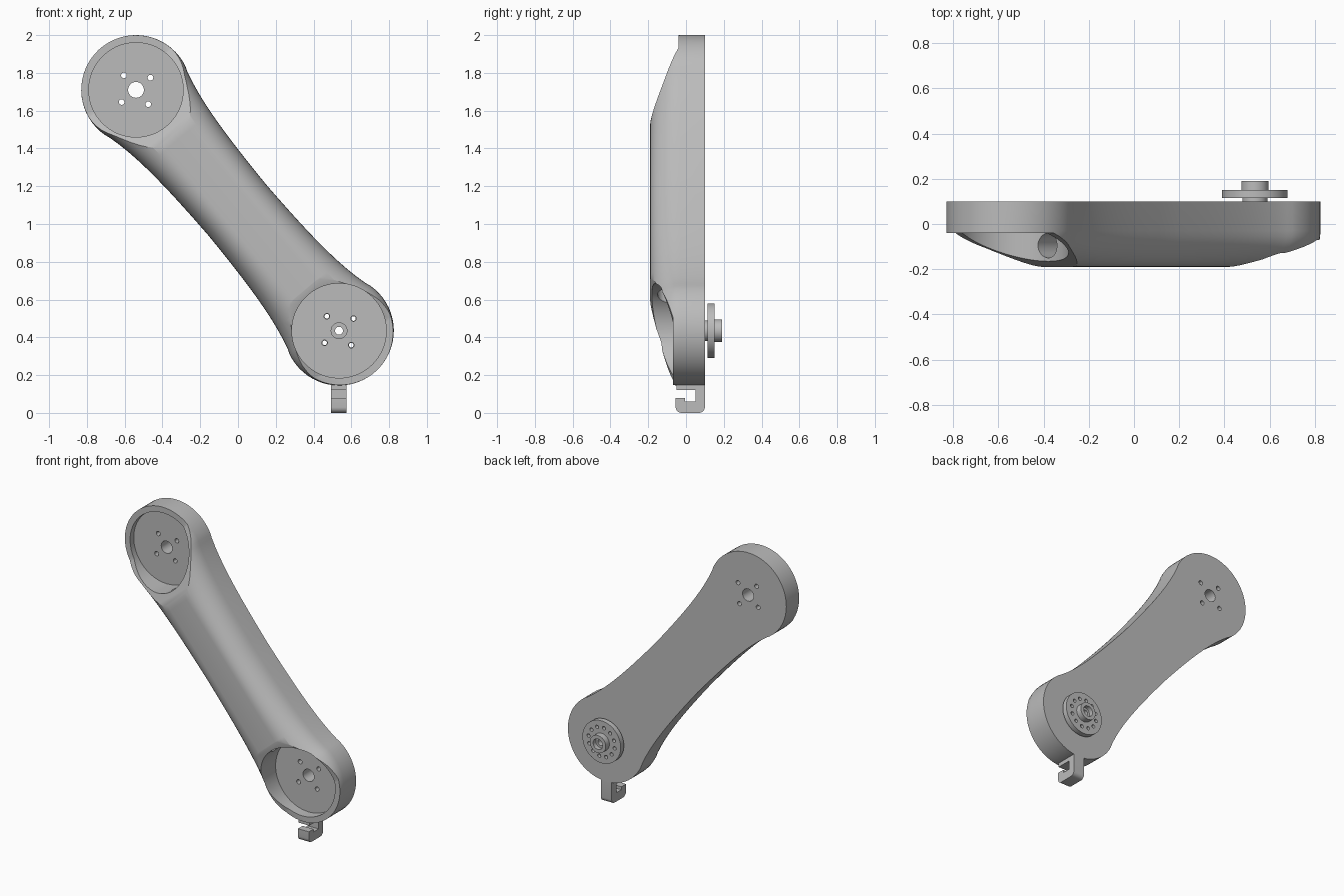
import bpy, bmesh, math
from mathutils import Vector, Matrix

cube = bpy.data.objects.get("Cube")
if cube:
    bpy.data.objects.remove(cube, do_unlink=True)

# Joint centres, arm axis and main sizes
UPPER = Vector((-0.54, 0, 1.71))
LOWER = Vector((0.535, 0, 0.435))
LENGTH = (LOWER - UPPER).length
AXIS = (LOWER - UPPER).normalized()
SIDE = Vector((-AXIS.z, 0, AXIS.x))
R_OUT, R_POCKET = 0.29, 0.25
BACK, FRONT, SHOULDER, FLOOR = 0.10, -0.19, -0.03, 0.0

grey = bpy.data.materials.new("light_grey")
grey.use_nodes = True
colour = (0.5, 0.5, 0.5, 1)
grey.diffuse_color = colour
grey.node_tree.nodes["Principled BSDF"].inputs["Base Color"].default_value = colour


def make(name, bm):
    bmesh.ops.recalc_face_normals(bm, faces=bm.faces)
    mesh = bpy.data.meshes.new(name)
    bm.to_mesh(mesh)
    bm.free()
    mesh.materials.append(grey)
    obj = bpy.data.objects.new(name, mesh)
    bpy.context.collection.objects.link(obj)
    return obj


def loft(name, rings, closed=False):
    """Skin a list of equal point rings, capping the ends unless closed."""
    bm = bmesh.new()
    loops = [[bm.verts.new(p) for p in ring] for ring in rings]
    pairs = list(zip(loops, loops[1:]))
    if closed:
        pairs.append((loops[-1], loops[0]))
    else:
        bm.faces.new(loops[0])
        bm.faces.new(loops[-1])
    for a, b in pairs:
        for i in range(len(a)):
            j = (i + 1) % len(a)
            bm.faces.new((a[i], a[j], b[j], b[i]))
    return make(name, bm)


def cylinder(name, start, end, radius, sides=32):
    bm = bmesh.new()
    line = end - start
    turn = line.to_track_quat('Z', 'Y').to_matrix().to_4x4()
    bmesh.ops.create_cone(bm, cap_ends=True, segments=sides, radius1=radius,
                          radius2=radius, depth=line.length,
                          matrix=Matrix.Translation((start + end) / 2) @ turn)
    return make(name, bm)


def bore(name, centre, radius, y0, y1, sides=24):
    """Cylinder along y through a joint centre."""
    return cylinder(name, centre + Vector((0, y0, 0)),
                    centre + Vector((0, y1, 0)), radius, sides)


def cut(obj, cutters):
    bpy.context.view_layer.objects.active = obj
    for cutter in cutters:
        cutter.hide_render = True
        mod = obj.modifiers.new("cut", 'BOOLEAN')
        mod.operation = 'DIFFERENCE'
        mod.solver = 'EXACT'
        mod.object = cutter
        bpy.ops.object.modifier_apply(modifier=mod.name)
        bpy.data.objects.remove(cutter, do_unlink=True)


def smooth(obj):
    bpy.ops.object.select_all(action='DESELECT')
    obj.select_set(True)
    bpy.context.view_layer.objects.active = obj
    bpy.ops.object.shade_smooth_by_angle(angle=math.radians(30))


def circle_point(centre, radius, angle):
    return centre + radius * (math.cos(angle) * AXIS + math.sin(angle) * SIDE)


# Arm body: round ends, narrow waist, flat back and rounded front
def half_width(u):
    d = min(u, LENGTH - u)
    if d < 0.1:
        return math.sqrt(R_OUT ** 2 - d ** 2)
    return 0.2 + 0.09 * math.exp((0.04 - d) / 0.25)


def section(u):
    w = half_width(u)
    flat = min(0.08, 0.4 * w)
    half = [(w, BACK)]
    for i in range(11):
        t = math.pi / 2 * i / 10
        half.append((flat + (w - flat) * math.cos(t),
                     SHOULDER + (FRONT - SHOULDER) * math.sin(t)))
    outline = half + [(-v, y) for v, y in reversed(half)]
    return [UPPER + AXIS * u + SIDE * v + Vector((0, y, 0)) for v, y in outline]


stations = [R_OUT * math.cos(math.radians(t)) for t in range(177, 72, -6)]
stations += [0.1 + (LENGTH / 2 - 0.1) * i / 12 for i in range(12)]
stations += [LENGTH / 2] + [LENGTH - u for u in reversed(stations)]
arm = loft("arm_body", [section(u) for u in stations])

# Sloped rims, pockets and holes at both joints
cutters = []
for centre, inward, rim_y, knee, top in ((UPPER, AXIS, -0.04, -0.05, 0.31),
                                         (LOWER, -AXIS, -0.07, -0.12, 0.28)):
    slope = (FRONT - rim_y) / (top - knee)
    ramp = [(-0.5, rim_y), (knee, rim_y), (top + 0.1, FRONT + slope * 0.1),
            (top + 0.1, -0.5), (-0.5, -0.5)]
    cutters.append(loft("rim_cutter", [
        [centre + inward * u + SIDE * v + Vector((0, y, 0)) for u, y in ramp]
        for v in (-0.5, 0.5)]))
    cutters.append(bore("pocket_cutter", centre, R_POCKET, FLOOR, -0.5, 72))
    cutters.append(bore("centre_cutter", centre, 0.042, -0.1, 0.3))
    for k in range(4):
        spot = circle_point(centre, 0.1, k * math.pi / 2)
        cutters.append(bore("bolt_cutter", spot, 0.015, -0.1, 0.3, 16))

# Cable channel joining the two pockets
lift = Vector((0, -0.095, 0))
cutters.append(cylinder("channel_cutter", UPPER + AXIS * 0.1 + lift,
                        LOWER - AXIS * 0.1 + lift, 0.055))
cut(arm, cutters)
smooth(arm)

# Output flange behind the lower joint: stem, disc and hollow hub
profile = [(0.021, 0.10), (0.055, 0.10), (0.055, 0.115), (0.145, 0.115),
           (0.145, 0.15), (0.06, 0.15), (0.06, 0.19), (0.036, 0.19),
           (0.036, 0.16), (0.021, 0.16)]
rings = []
for k in range(48):
    a = 2 * math.pi * k / 48
    rings.append([circle_point(LOWER, r, a) + Vector((0, y, 0)) for r, y in profile])
flange = loft("output_flange", rings, closed=True)
cut(flange, [bore("flange_cutter", circle_point(LOWER, 0.1, k * math.pi / 6),
                  0.012, 0.05, 0.25, 16) for k in range(12)])
smooth(flange)

# Cable hook under the lower joint
outline = [(0.10, 0.165), (0.10, 0), (-0.055, 0), (-0.055, 0.08), (-0.005, 0.08),
           (-0.005, 0.06), (0.05, 0.06), (0.05, 0.12), (-0.05, 0.12), (-0.05, 0.165)]
hook = loft("cable_hook", [[(x, y, z) for y, z in outline] for x in (0.493, 0.575)])
bm = bmesh.new()
bm.from_mesh(hook.data)
corners = [e for e in bm.edges
           if all(v.co.z < 0.01 for v in e.verts)
           and abs(e.verts[0].co.x - e.verts[1].co.x) > 0.01]
bmesh.ops.bevel(bm, geom=corners, offset=0.03, segments=5, profile=0.5,
                affect='EDGES')
bm.to_mesh(hook.data)
bm.free()
smooth(hook)
